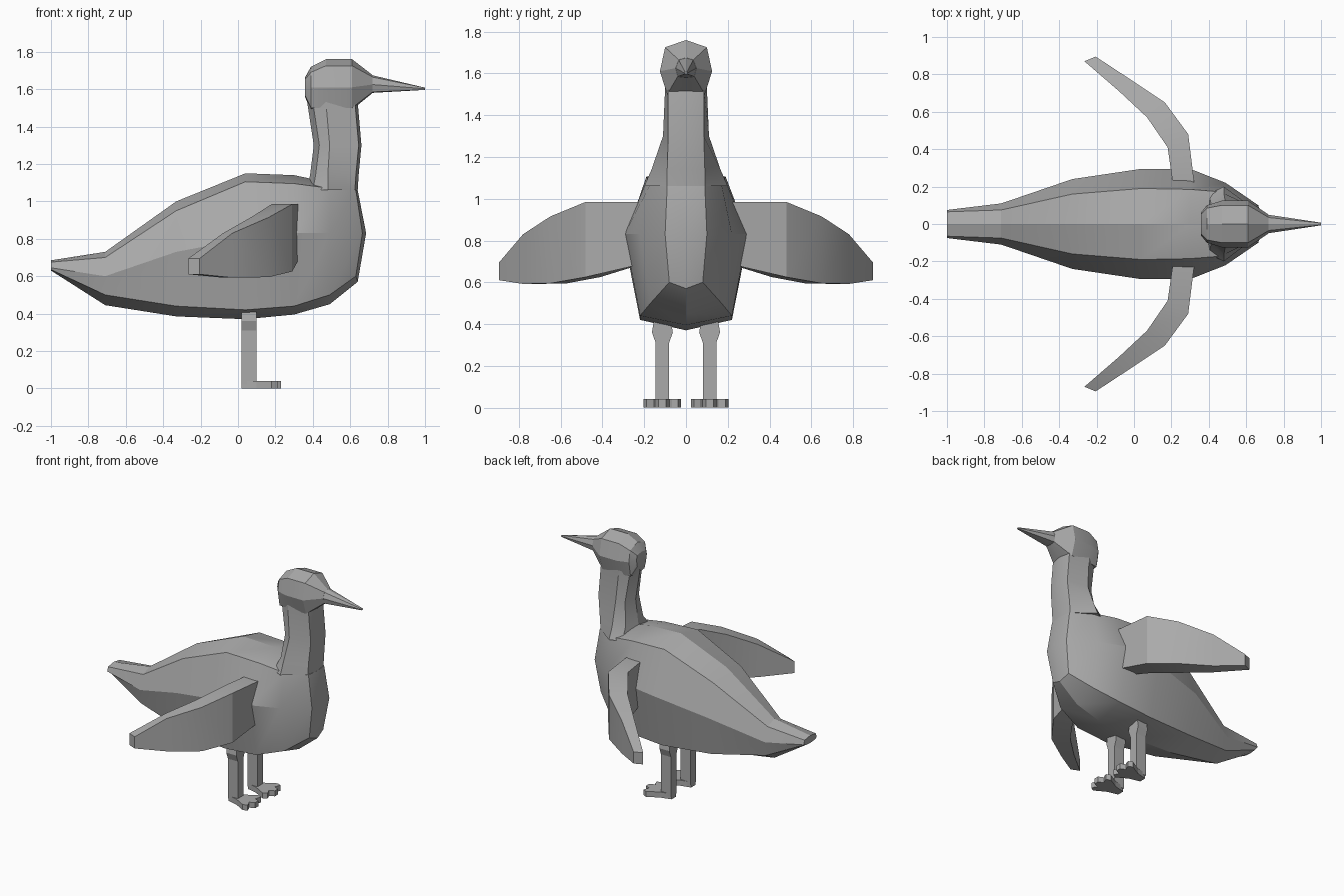
import bpy, bmesh, math

if "Cube" in bpy.data.objects:
    bpy.data.objects.remove(bpy.data.objects["Cube"])

grey = bpy.data.materials.new("plain_grey")
grey.diffuse_color = (0.40, 0.40, 0.40, 1)
grey.use_nodes = True
grey.node_tree.nodes["Principled BSDF"].inputs["Base Color"].default_value = grey.diffuse_color


def finish(bm, name, smooth=True):
    bmesh.ops.recalc_face_normals(bm, faces=bm.faces)
    me = bpy.data.meshes.new(name)
    bm.to_mesh(me)
    bm.free()
    me.materials.append(grey)
    ob = bpy.data.objects.new(name, me)
    bpy.context.collection.objects.link(ob)
    if smooth:
        bpy.ops.object.select_all(action='DESELECT')
        ob.select_set(True)
        bpy.context.view_layer.objects.active = ob
        bpy.ops.object.shade_smooth_by_angle(angle=math.radians(25))
    return ob


def loft(name, rings, tip=None, smooth=True):
    """Skin closed rings of points, capping the ends (last one with a fan if tip is given)."""
    bm = bmesh.new()
    vs = [[bm.verts.new(p) for p in r] for r in rings]
    n = len(vs[0])
    for a, b in zip(vs, vs[1:]):
        for i in range(n):
            j = (i + 1) % n
            bm.faces.new((a[i], a[j], b[j], b[i]))
    bm.faces.new(vs[0])
    if tip:
        t = bm.verts.new(tip)
        for i in range(n):
            bm.faces.new((vs[-1][i], vs[-1][(i + 1) % n], t))
    else:
        bm.faces.new(vs[-1])
    return finish(bm, name, smooth)


def mirror_ring(half):
    """Half ring from centre line to centre line, completed on the other side."""
    return half + [(x, -y, z) for x, y, z in half[-2:0:-1]]


def section(x, top, edge, wide, low, bottom):
    return mirror_ring([(x, 0, top), (x, *edge), (x, *wide), (x, *low), (x, 0, bottom)])


# Body, tail to chest
body = [
    section(-1.0, .685, (.065, .675), (.075, .645), (.05, .635), .63),
    section(-.71, .73, (.075, .70), (.11, .60), (.10, .50), .445),
    section(-.33, 1.0, (.16, .95), (.24, .73), (.18, .44), .385),
    section(.04, 1.15, (.19, 1.105), (.295, .80), (.22, .42), .37),
    section(.30, 1.14, (.185, 1.095), (.295, .83), (.22, .44), .395),
    section(.49, 1.10, (.17, 1.07), (.22, .83), (.17, .50), .45),
    mirror_ring([(.64, 0, 1.06), (.63, .09, 1.06), (.665, .10, .83), (.63, .08, .60), (.64, 0, .57)]),
]
loft("body", body, tip=(.685, 0, .83))


# Neck: back centre, back edge, side, front edge, front centre
def neck_ring(z, xb, wb, xs, ws, xf, wf):
    return mirror_ring([(xb, 0, z), (xb + .03, wb, z), (xs, ws, z), (xf - .015, wf, z), (xf, 0, z)])


loft("neck", [
    neck_ring(1.06, .37, .16, .48, .20, .64, .09),
    neck_ring(1.14, .385, .10, .48, .165, .645, .09),
    neck_ring(1.30, .405, .08, .49, .11, .66, .085),
    neck_ring(1.53, .37, .07, .47, .10, .64, .085),
])

# Head and beak
loft("head", [
    section(.357, 1.66, (.05, 1.65), (.06, 1.62), (.05, 1.57), 1.56),
    section(.39, 1.72, (.085, 1.69), (.10, 1.61), (.08, 1.50), 1.49),
    section(.47, 1.76, (.10, 1.725), (.125, 1.61), (.09, 1.50), 1.49),
    section(.61, 1.76, (.10, 1.725), (.125, 1.61), (.09, 1.50), 1.49),
    section(.72, 1.675, (.035, 1.665), (.05, 1.625), (.04, 1.585), 1.58),
])
loft("beak", [
    section(.715, 1.675, (.035, 1.665), (.05, 1.625), (.04, 1.585), 1.58),
    section(1.0, 1.608, (.005, 1.607), (.007, 1.602), (.005, 1.597), 1.596),
])

# Wing stations: outer x, y, inner x, y, top z, bottom z
stations = [
    (.325, .20, .21, .20, .985, .69),
    (.29, .48, .18, .41, .985, .625),
    (.165, .65, .07, .57, .915, .595),
    (-.03, .78, -.08, .71, .83, .592),
    (-.205, .895, -.265, .87, .695, .61),
]
# Foot outline, around the leg's centre line
toes = [(.02, .025), (.10, .045), (.18, .09), (.21, .075), (.20, .045), (.19, .035), (.23, .018)]
outline = toes + [(x, -y) for x, y in reversed(toes)]
# Leg levels: height, half width
levels = [(.02, .032), (.31, .032), (.36, .05), (.45, .035)]

for side, s in (("left", 1), ("right", -1)):
    loft(side + "_wing", [
        [(xo, s * yo, zt), (xi, s * yi, zt), (xi, s * yi, zb), (xo, s * yo, zb)]
        for xo, yo, xi, yi, zt, zb in stations])
    c = s * .113
    loft(side + "_leg", [
        [(.02, c - w, z), (.10, c - w, z), (.10, c + w, z), (.02, c + w, z)]
        for z, w in levels], smooth=False)
    loft(side + "_foot", [[(x, c + y, z) for x, y in outline] for z in (0, .04)], smooth=False)
